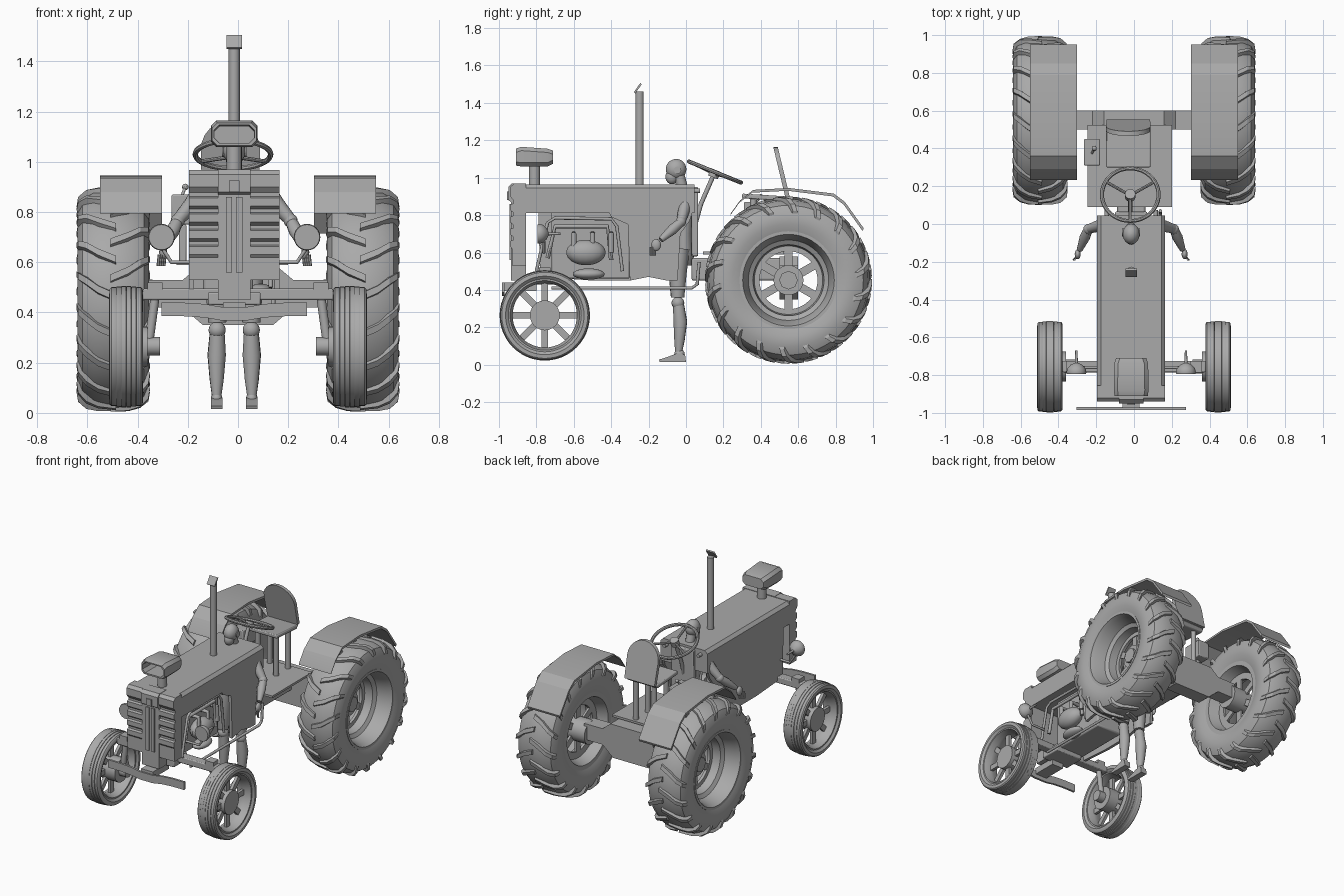
import bpy, bmesh
from math import sin, cos, pi, radians
from mathutils import Matrix, Vector, Quaternion

cube = bpy.data.objects.get("Cube")
if cube:
    bpy.data.objects.remove(cube)

grey = bpy.data.materials.new("plain grey")
grey.use_nodes = True
grey.diffuse_color = (.4, .4, .4, 1)
grey.node_tree.nodes["Principled BSDF"].inputs["Base Color"].default_value = grey.diffuse_color
MID = -.015  # centre line of the body


# ---- shape helpers: each returns a (vertices, faces) piece ----
def loft(rings, loop=False):
    n, m = len(rings[0]), len(rings)
    faces = []
    for i in range(m if loop else m - 1):
        a, b = i * n, (i + 1) % m * n
        faces += [(a + j, a + (j + 1) % n, b + (j + 1) % n, b + j) for j in range(n)]
    if not loop:
        faces += [tuple(range(n)), tuple(range((m - 1) * n, m * n))]
    return [Vector(p) for ring in rings for p in ring], faces


def move(piece, matrix):
    return [matrix @ v for v in piece[0]], piece[1]


def box(x0, x1, y0, y1, z0, z1):
    return loft([[(x, y0, z0), (x, y1, z0), (x, y1, z1), (x, y0, z1)] for x in (x0, x1)])


def prism_x(profile, x0, x1):
    return loft([[(x, y, z) for y, z in profile] for x in (x0, x1)])


def prism_y(profile, y0, y1):
    return loft([[(x, y, z) for x, z in profile] for y in (y0, y1)])


def lathe_x(profile, n=48):
    angles = [2 * pi * i / n for i in range(n)]
    return loft([[(x, r * cos(a), r * sin(a)) for x, r in profile] for a in angles], True)


def tube(points, radii, n=12):
    pts = [Vector(p) for p in points]
    if not isinstance(radii, (list, tuple)):
        radii = [radii] * len(pts)
    rings, last, turn = [], Vector((0, 0, 1)), Quaternion()
    for i, p in enumerate(pts):
        way = (pts[min(i + 1, len(pts) - 1)] - pts[max(i - 1, 0)]).normalized()
        turn = last.rotation_difference(way) @ turn
        last = way
        rings.append([p + turn @ Vector((radii[i] * cos(2 * pi * j / n),
                                         radii[i] * sin(2 * pi * j / n), 0)) for j in range(n)])
    return loft(rings)


def ball(centre, size, n=16):
    arcs = [pi * (i + .1) / (n + .2) for i in range(n + 1)]
    unit = tube([(0, 0, -cos(a)) for a in arcs], [sin(a) for a in arcs], n)
    return move(unit, Matrix.Translation(centre) @ Matrix.Diagonal((*size, 1)))


def make(name, *pieces, bevel=0, angle=35):
    bm = bmesh.new()
    for verts, faces in pieces:
        made = [bm.verts.new(v) for v in verts]
        for f in faces:
            bm.faces.new([made[i] for i in f])
    bmesh.ops.recalc_face_normals(bm, faces=bm.faces)
    mesh = bpy.data.meshes.new(name)
    bm.to_mesh(mesh)
    bm.free()
    mesh.materials.append(grey)
    obj = bpy.data.objects.new(name, mesh)
    bpy.context.collection.objects.link(obj)
    bpy.ops.object.select_all(action='DESELECT')
    obj.select_set(True)
    bpy.context.view_layer.objects.active = obj
    bpy.ops.object.shade_smooth_by_angle(angle=radians(angle))
    if bevel:
        mod = obj.modifiers.new("soft edges", 'BEVEL')
        mod.width, mod.segments = bevel, 2


def spokes(count, x0, x1, half, r0, r1):
    return [move(box(x0, x1, -half, half, r0, r1), Matrix.Rotation(2 * pi * i / count, 4, 'X'))
            for i in range(count)]


def lug(start, side):
    # stations run from the tread centre over the shoulder: base x, base r, top x, top r
    path = [(-.01, .425, -.01, .447), (.06, .42, .06, .446), (.1, .41, .108, .436),
            (.128, .38, .14, .408), (.138, .35, .146, .372)]
    rings = []
    for i, (bx, br, tx, tr) in enumerate(path):
        a = start - (.02, .09, .17, .23, .27)[i]
        corners = [(bx, br, -.045), (bx, br, .045), (tx, tr, .032), (tx, tr, -.032)]
        rings.append([(.497 + side * x, r * cos(a + w), r * sin(a + w)) for x, r, w in corners])
    return loft(rings)


# ---- wheels, fenders, lamps and front suspension on both sides ----
for s, word in ((-1, "right"), (1, "left")):
    flip = Matrix.Diagonal((s, 1, 1, 1))
    rear = Matrix.Translation((0, .548, .452)) @ flip
    front = Matrix.Translation((0, -.755, .264)) @ flip

    tyre = [(.37, .255), (.355, .3), (.355, .355), (.375, .4), (.42, .426), (.5, .434),
            (.575, .426), (.62, .4), (.64, .355), (.64, .3), (.625, .255)]
    make(word + "_rear_tyre", move(lathe_x(tyre, 64), rear))
    lugs = [lug(2 * pi * (i + k / 2) / 18, 1 - 2 * k) for i in range(18) for k in (0, 1)]
    make(word + "_rear_tread", *[move(p, rear) for p in lugs], angle=20)
    rim = [(.63, .262), (.63, .245), (.6, .232), (.53, .215), (.515, .19), (.46, .183),
           (.46, .155), (.44, .155), (.44, .2), (.37, .225), (.37, .262)]
    hub = [tube([(.34, 0, 0), (.48, 0, 0)], .08, 24), tube([(.48, 0, 0), (.5, 0, 0)], .05, 8)]
    make(word + "_rear_rim", *[move(p, rear) for p in
         [lathe_x(rim), *hub, *spokes(6, .44, .455, .022, .06, .165)]])

    grooves = []
    for i in range(6):
        x = .395 + .02 * i
        r = .243 - .006 * abs(i - 2.5) / 2.5
        grooves += [(x - .009, r), (x + .009, r), (x + .01, r - .003)]
    ribbed = [(.39, .195), (.378, .21), (.38, .23)] + grooves[:-1] + [(.511, .23), (.513, .21), (.5, .195)]
    make(word + "_front_tyre", move(lathe_x(ribbed), front))
    band = [(.39, .2), (.39, .186), (.43, .172), (.46, .172), (.5, .186), (.5, .2)]
    make(word + "_front_rim", *[move(p, front) for p in
         [lathe_x(band), tube([(.36, 0, 0), (.48, 0, 0)], .08, 24),
          *spokes(8, .435, .455, .018, .06, .178)]])

    arch = [(.24, .81), (.29, .88), (.36, .935), (.55, .945), (.79, .915), (.85, .87), (.95, .73)]
    make(word + "_fender", move(loft([[(.302, y, z), (.55, y, z), (.55, y - .006, z - .015),
         (.302, y - .006, z - .015)] for y, z in arch]), flip), angle=15)
    make(word + "_front_spindle", *[move(p, flip) for p in
         [tube([(.325, -.755, .5), (.355, -.755, .28)], .018),
          tube([(.31, -.755, .265), (.4, -.755, .265)], .037, 16),
          box(.3, .36, -.785, -.725, .46, .52)]])

    lamp = [(-.795, .05), (-.785, .053), (-.765, .048), (-.745, .03), (-.735, .008), (-.67, .006)]
    make(word + "_headlight",
         tube([(MID + s * .29, y, .7) for y, r in lamp], [r for y, r in lamp], 24),
         tube([(MID + s * .29, -.76, .66), (MID + s * .25, -.76, .6), (MID + s * .15, -.76, .6)], .008))

# ---- front axle and bumper ----
make("front_axle", box(-.38, .38, -.785, -.725, .45, .495), box(-.12, .09, -.83, -.68, .43, .48), bevel=.006)
sweep = [(.29, .412), (.2, .412), (.12, .407), (.05, .395)]
line = [(MID - x, z) for x, z in sweep] + [(MID + x, z) for x, z in sweep[::-1]]
make("bumper", loft([[(x, -.985, z - .027), (x, -.97, z - .027), (x, -.97, z + .027), (x, -.985, z + .027)]
                     for x, z in line]), box(-.06, .03, -.975, -.8, .395, .44))

# ---- hood and side panels ----
half = .18
hood_cut = [(-half, .81), (-half, .945), (-half + .02, .965), (half - .02, .965), (half, .945), (half, .81)]
make("hood", prism_y([(MID + x, z) for x, z in hood_cut], -.86, .045))
rear_edge = [(.04, .83), (.02, .77), (-.03, .7), (-.045, .45), (-.1, .45), (-.2, .47), (-.3, .45)]
make("left_side_panel", prism_x(rear_edge + [(-.31, .75), (-.4, .79), (-.42, .83)], .145, .165))
make("right_side_panel", prism_x(rear_edge + [(-.5, .45), (-.78, .47), (-.79, .83)], -.195, -.175))
make("dash", box(-.1, .07, .03, .065, .58, .95), bevel=.006)
make("dash_knobs", *[tube([(MID + x, .03, .93), (MID + x, .075, .93)], .012) for x in (-.13, .13)])

# ---- grille with louvred sides and a central column ----
louvres = [(-.855, .53), (-.93, .53), (-.93, .62)]
for i in range(4):
    z = .62 + .065 * i
    louvres += [(-.938, z + .01), (-.938, z + .042), (-.922, z + .048), (-.922, z + .062)]
louvres += [(-.94, .9), (-.94, .95), (-.92, .968), (-.855, .968)]
make("grille_sides", prism_x(louvres, -.195, -.08), prism_x(louvres, .05, .165), angle=25)
column = [(-.855, .45), (-.935, .45), (-.935, .87), (-.95, .88), (-.95, .95), (-.93, .97), (-.855, .97)]
make("grille_column", prism_x(column, -.08, .05))
make("grille_bars", *[box(x - .012, x + .012, -.943, -.92, .56, .86) for x in (-.035, .005)],
     box(-.035, .005, -.957, -.94, .88, .925))

# ---- engine and pipes ----
make("engine_block", box(-.14, .06, -.72, -.3, .46, .82), bevel=.01)
make("engine_tanks", ball((.1, -.535, .6), (.06, .105, .068)), ball((.09, -.52, .485), (.05, .085, .03)))
make("engine_pipes",
     tube([(.13, -.8, .5), (.13, -.74, .76), (.13, -.7, .785), (.13, -.4, .78), (.13, -.37, .74),
           (.13, -.34, .5)], .009),
     tube([(.11, -.74, .57), (.11, -.7, .74), (.11, -.42, .74), (.11, -.4, .56)], .012),
     tube([(.14, -.72, .41), (.14, .03, .41), (.14, .06, .43), (.14, .07, .55)], .009),
     *[tube([(.05, y, .7), (.12, y, .7), (.12, y, .6)], .014) for y in (-.6, -.5, -.4)])


# ---- air intake with an open front, and exhaust ----
def mouth(y, wide, z0, z1, cut=.02):
    return [(MID + x, y, z) for x, z in
            ((-wide, z0 + cut), (-wide + cut, z0), (wide - cut, z0), (wide, z0 + cut),
             (wide, z1 - cut), (wide - cut, z1), (cut - wide, z1), (-wide, z1 - cut))]


make("air_intake", loft([mouth(-.71, .08, 1.075, 1.145), mouth(-.74, .09, 1.06, 1.155),
                         mouth(-.88, .092, 1.06, 1.165), mouth(-.91, .088, 1.065, 1.155),
                         mouth(-.91, .08, 1.075, 1.147), mouth(-.76, .078, 1.075, 1.14)]),
     tube([(MID, -.81, .95), (MID, -.81, 1.07)], .03, 20))
flap = box(-.03, .03, -.03, .03, -.005, .005)
make("exhaust", tube([(MID, -.248, .95), (MID, -.248, 1.46)], .022, 20),
     move(flap, Matrix.Translation((MID, -.258, 1.478)) @ Matrix.Rotation(radians(55), 4, 'X')))

# ---- steering ----
tilt = Matrix.Translation((-.02, .155, 1.03)) @ Matrix.Rotation(radians(-22), 4, 'X')
ring = [(.011 * cos(pi * i / 4), .15 + .011 * sin(pi * i / 4)) for i in range(8)]
make("steering_wheel", move(lathe_x(ring), tilt @ Matrix.Rotation(pi / 2, 4, 'Y')),
     *[move(tube([(0, 0, -.01), (.15 * cos(a), .15 * sin(a), 0)], .008, 8), tilt)
       for a in (pi / 6, pi * 5 / 6, pi * 3 / 2)],
     move(tube([(0, 0, -.03), (0, 0, .012)], .028, 16), tilt))
make("steering_column", tube([(-.02, .15, 1.02), (-.02, .08, .86), (-.02, .03, .68)], .012))

# ---- deck, drive train and rear axle ----
make("deck", box(-.245, .2, .09, .525, .59, .605))
make("gearbox", box(-.09, .06, .03, .52, .45, .57), bevel=.01)
outline = [(.36, .53), (.22, .53), (.16, .58), (-.16, .58), (-.22, .53), (-.36, .53),
           (-.36, .42), (-.22, .42), (-.14, .35), (.14, .35), (.22, .42), (.36, .42)]
make("rear_axle", prism_y(outline, .5, .6))
make("control_box", box(-.265, -.18, .31, .45, .75, .87), box(-.235, -.205, .36, .4, .6, .75), bevel=.006)
make("control_lever", tube([(-.225, .37, .86), (-.21, .4, .9)], .006), ball((-.21, .4, .9), (.013,) * 3, 10))

# ---- seat ----
curve = [(-.115, .9)] + [(-.118 * cos(pi * i / 12), 1.05 + .115 * sin(pi * i / 12)) for i in range(13)] + [(.115, .9)]
make("seat_back", loft([[(x - .03, d + .53 - (z - .95) * .24, z) for x, z in curve] for d in (-.012, .012)]))
make("seat_pan", prism_x([(.3, .89), (.52, .875), (.54, .9), (.3, .915)], -.148, .088), bevel=.006)
make("seat_posts", *[tube([(x, y, .6), (x, y, .89)], .018) for x in (-.1, .04) for y in (.36, .49)])

# ---- standing mannequin ----
make("figure_torso", move(tube([(0, 0, z) for z in (.53, .6, .7, .8, .89, .94, .96)],
     [.07, .085, .07, .09, .1, .06, .03], 20), Matrix.Translation((MID, -.01, 0)) @ Matrix.Diagonal((1, .65, 1, 1))),
     tube([(MID, -.015, .93), (MID, -.04, 1.02)], .03))
make("figure_head", ball((MID, -.053, 1.045), (.045, .055, .055)), ball((MID, -.075, 1.005), (.032, .035, .04)),
     tube([(MID - .048, -.045, 1.04), (MID + .048, -.045, 1.04)], .02))
for s, word in ((-1, "right"), (1, "left")):
    place = Matrix.Translation((MID, 0, 0)) @ Matrix.Diagonal((s, 1, 1, 1))
    arm = [tube([(.13, 0, .89), (.17, -.01, .83), (.222, -.025, .77)], [.034, .032, .025]),
           ball((.225, -.027, .765), (.028,) * 3),
           tube([(.228, -.03, .76), (.245, -.07, .725), (.272, -.135, .668)], [.024, .028, .016]),
           ball((.283, -.16, .64), (.016, .026, .032))]
    arm += [tube([(.275 + .008 * i, -.165 - .008 * i, .63), (.28 + .008 * i, -.165 - .008 * i, .585)], .006, 6)
            for i in range(4)]
    make(word + "_figure_arm", *[move(p, place) for p in arm])
    leg = [tube([(.06, -.035, .62), (.065, -.045, .5), (.068, -.045, .36)], [.055, .05, .036]),
           ball((.068, -.043, .33), (.034,) * 3),
           tube([(.068, -.04, .32), (.07, -.03, .23), (.07, -.035, .13), (.07, -.04, .06)],
                [.03, .037, .028, .018]),
           ball((.07, -.035, .055), (.023, .028, .03)),
           prism_x([(0, .015), (-.14, .015), (-.145, .027), (-.09, .045), (-.05, .06), (-.005, .055)], .047, .093)]
    make(word + "_figure_leg", *[move(p, place) for p in leg])
